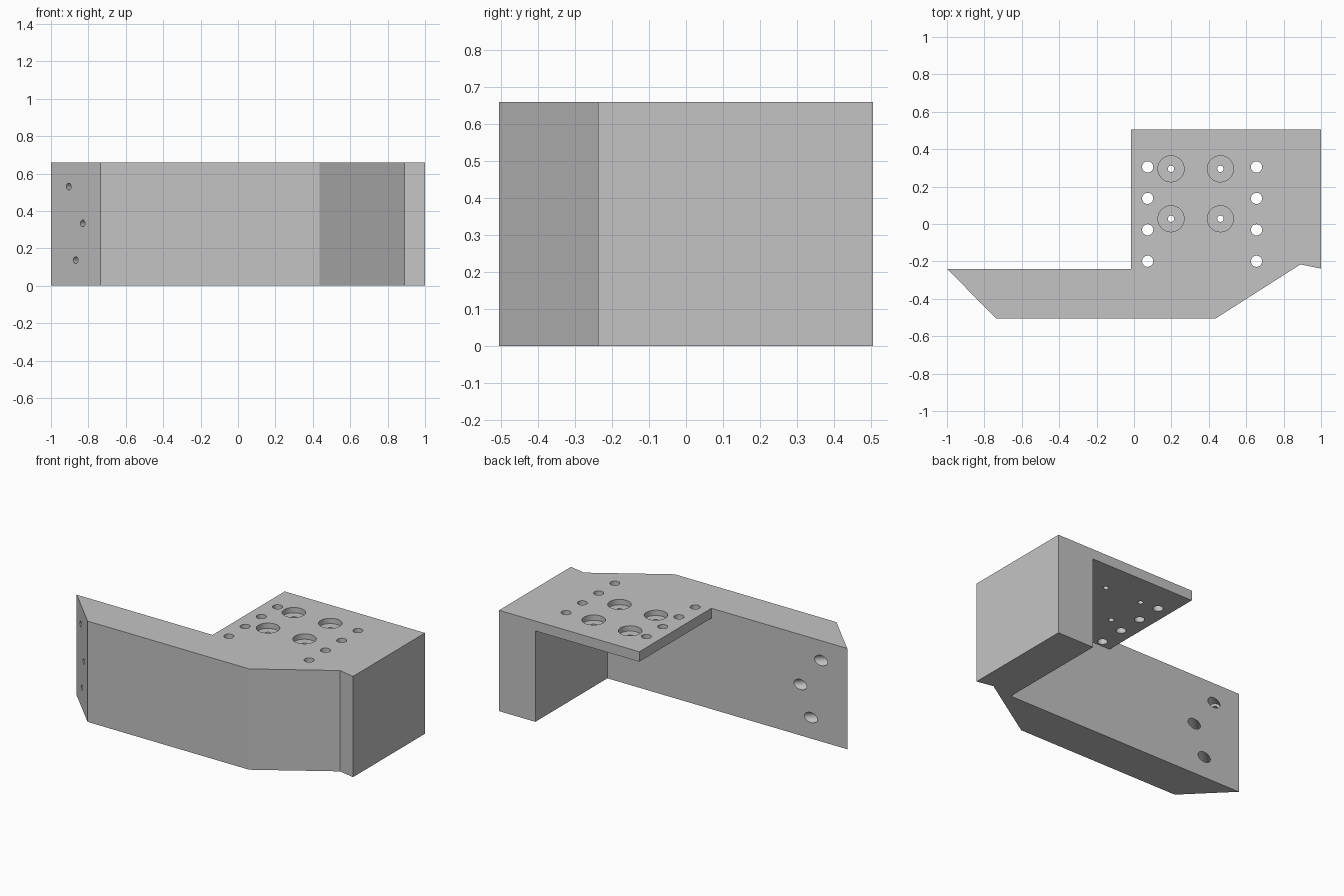
import bpy, bmesh, math
from mathutils import Vector

cube = bpy.data.objects.get("Cube")
if cube:
    bpy.data.objects.remove(cube, do_unlink=True)

HEIGHT, PLATE = 0.66, 0.065
UNDER = HEIGHT - PLATE       # underside of the top plate
ARM_Y = -0.24                # rear face of the arm

grey = bpy.data.materials.new("plain grey")
grey.use_nodes = True
grey.diffuse_color = (0.55, 0.55, 0.55, 1)
grey.node_tree.nodes["Principled BSDF"].inputs["Base Color"].default_value = (0.55, 0.55, 0.55, 1)


def make_object(name, bm):
    bmesh.ops.recalc_face_normals(bm, faces=bm.faces)
    mesh = bpy.data.meshes.new(name)
    bm.to_mesh(mesh)
    bm.free()
    mesh.materials.append(grey)
    obj = bpy.data.objects.new(name, mesh)
    bpy.context.collection.objects.link(obj)
    return obj


def prism(name, outline, z0, z1):
    """Extrude a plan outline between two heights."""
    bm = bmesh.new()
    face = bm.faces.new([bm.verts.new((x, y, z0)) for x, y in outline])
    top = bmesh.ops.extrude_face_region(bm, geom=[face])["geom"]
    bmesh.ops.translate(bm, vec=(0, 0, z1 - z0),
                        verts=[v for v in top if isinstance(v, bmesh.types.BMVert)])
    return make_object(name, bm)


def add_drill(bm, origin, direction, steps, sides=32):
    """Add a stepped round cutter; steps are (radius, distance along the axis)."""
    axis = Vector(direction).normalized()
    turn = axis.to_track_quat('Z', 'Y')
    rings = [[bm.verts.new(Vector(origin) + turn @ Vector(
        (r * math.cos(math.tau * i / sides), r * math.sin(math.tau * i / sides), d)))
        for i in range(sides)] for r, d in steps]
    bm.faces.new(rings[0])
    bm.faces.new(rings[-1])
    for a, b in zip(rings, rings[1:]):
        for i in range(sides):
            j = (i + 1) % sides
            bm.faces.new((a[i], a[j], b[j], b[i]))


def cut(target, cutter):
    cutter.hide_render = True
    mod = target.modifiers.new("cut", 'BOOLEAN')
    mod.operation, mod.solver, mod.object = 'DIFFERENCE', 'EXACT', cutter
    bpy.ops.object.select_all(action='DESELECT')
    bpy.context.view_layer.objects.active = target
    target.select_set(True)
    bpy.ops.object.modifier_apply(modifier=mod.name)
    bpy.data.objects.remove(cutter, do_unlink=True)


# Solid bracket: arm with mitred end, sloping front corner, square rear block
bracket = prism("bracket", [
    (-1, ARM_Y), (-0.735, -0.506), (0.435, -0.506), (0.89, -0.216), (1, -0.238),
    (1, 0.506), (-0.016, 0.506), (-0.016, ARM_Y)], 0, HEIGHT)

# Pocket under the plate, leaving the side leg and the front wall
cut(bracket, prism("pocket_cutter", [
    (-0.016, ARM_Y), (0.737, ARM_Y), (0.737, 0.6), (-0.016, 0.6)], -0.1, UNDER))

drills = bmesh.new()
down = (0, 0, -1)
# Two rows of plain holes through the plate
for x in (0.073, 0.655):
    for i in range(4):
        add_drill(drills, (x, 0.305 - 0.168 * i, HEIGHT), down, [(0.03, -0.05), (0.03, PLATE + 0.05)])
# Four counterbored screw holes
for x in (0.198, 0.462):
    for y in (0.295, 0.028):
        add_drill(drills, (x, y, HEIGHT), down,
                  [(0.07, -0.05), (0.07, 0.035), (0.017, 0.035), (0.017, PLATE + 0.05)])
# Counterbored holes square to the mitred end of the arm
for x, z in ((-0.905, 0.53), (-0.83, 0.333), (-0.868, 0.137)):
    add_drill(drills, (x, ARM_Y - (x + 1), z), (1, 1, 0),
              [(0.018, -0.05), (0.018, 0.065), (0.033, 0.065), (0.033, 0.35)])
cut(bracket, make_object("drill_cutter", drills))

bpy.ops.object.shade_smooth_by_angle(angle=math.radians(30))
